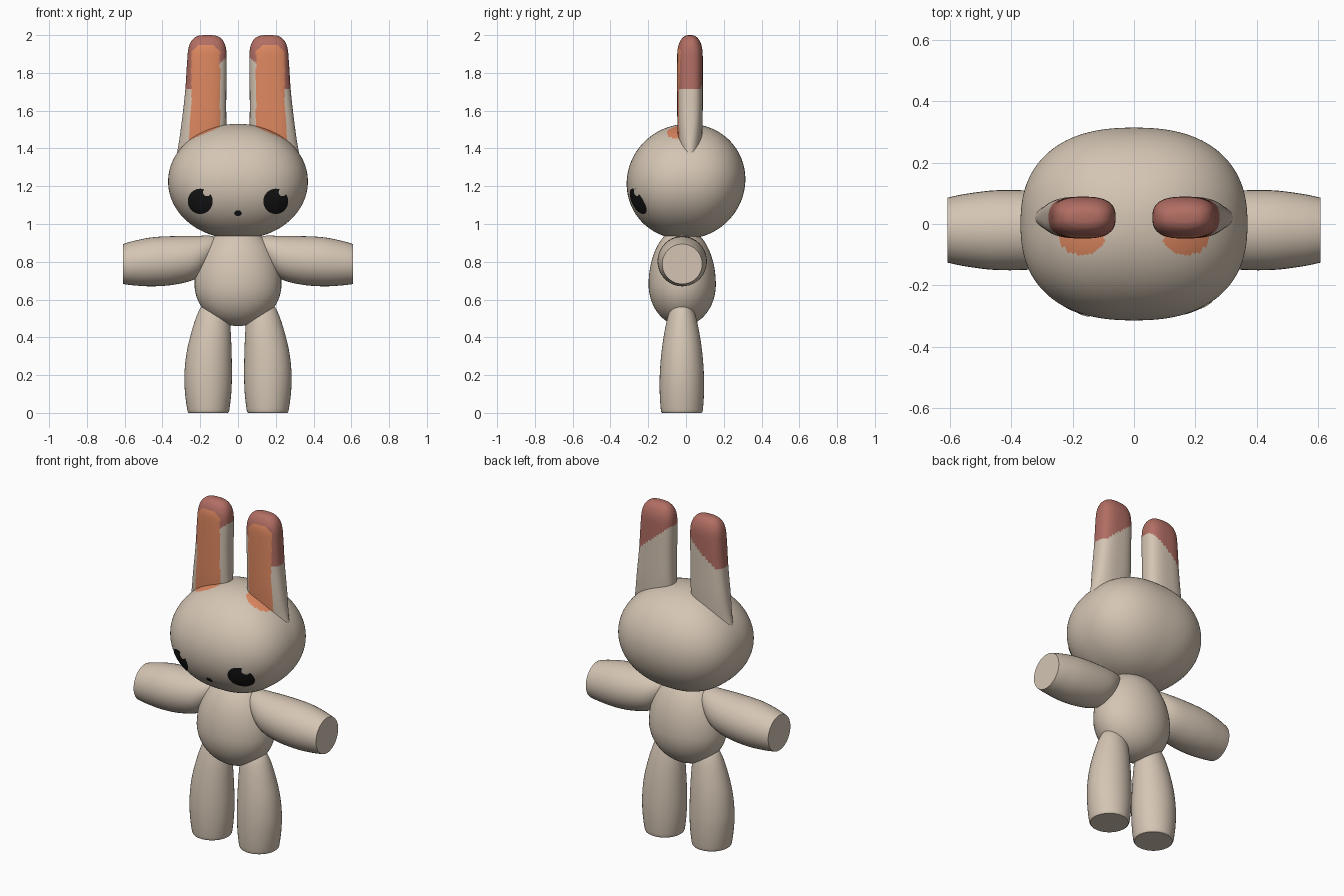
import bpy, bmesh, math

if "Cube" in bpy.data.objects:
    bpy.data.objects.remove(bpy.data.objects["Cube"])


def material(name, rgb):
    m = bpy.data.materials.new(name)
    m.diffuse_color = (*rgb, 1)
    m.use_nodes = True
    m.node_tree.nodes["Principled BSDF"].inputs["Base Color"].default_value = m.diffuse_color
    return m


SKIN = material("warm beige", (0.66, 0.56, 0.455))
ORANGE = material("inner ear orange", (0.74, 0.25, 0.12))
RED = material("ear tip red", (0.44, 0.155, 0.125))
BLACK = material("eye black", (0.008, 0.008, 0.009))


def finish(name, bm, mats, rule=None):
    bmesh.ops.recalc_face_normals(bm, faces=bm.faces)
    if rule:
        for f in bm.faces:
            f.material_index = rule(f.calc_center_median(), f.normal)
    me = bpy.data.meshes.new(name)
    bm.to_mesh(me)
    bm.free()
    for m in mats:
        me.materials.append(m)
    ob = bpy.data.objects.new(name, me)
    bpy.context.collection.objects.link(ob)
    bpy.ops.object.select_all(action='DESELECT')
    ob.select_set(True)
    bpy.context.view_layer.objects.active = ob
    bpy.ops.object.shade_smooth_by_angle(angle=math.radians(40))
    return ob


def smooth(keys, steps):
    """Catmull-Rom refinement of a list of section tuples."""
    out = []
    for i in range(len(keys) - 1):
        p0, p1 = keys[max(i - 1, 0)], keys[i]
        p2, p3 = keys[i + 1], keys[min(i + 2, len(keys) - 1)]
        for k in range(steps):
            t = k / steps
            out.append(tuple(
                0.5 * (2 * b + (c - a) * t + (2 * a - 5 * b + 4 * c - d) * t * t
                       + (3 * b - a - 3 * c + d) * t ** 3)
                for a, b, c, d in zip(p0, p1, p2, p3)))
    return out + [keys[-1]]


def loft(name, sections, segs, mats, along_x=False, side=1, rule=None):
    """Section = (position, centre a, centre b, radius a, radius b, roundness)."""
    bm = bmesh.new()
    rings = []
    for h, ca, cb, ra, rb, n in sections:
        ring = []
        for k in range(segs):
            t = 2 * math.pi * k / segs
            c, s = math.cos(t), math.sin(t)
            a = ca + ra * math.copysign(abs(c) ** (2 / n), c)
            b = cb + rb * math.copysign(abs(s) ** (2 / n), s)
            x, y, z = (h, a, b) if along_x else (a, b, h)
            ring.append(bm.verts.new((x * side, y, z)))
        rings.append(ring)
    for lo, hi in zip(rings, rings[1:]):
        for k in range(segs):
            j = (k + 1) % segs
            bm.faces.new((lo[k], lo[j], hi[j], hi[k]))
    bm.faces.new(rings[0])
    bm.faces.new(rings[-1])
    return finish(name, bm, mats, rule)


def egg(section, low, mid, high, rows):
    """Sections of a rounded solid with separate lower and upper heights."""
    out = []
    for i in range(rows + 1):
        c = -math.cos(math.pi * (0.012 + 0.976 * i / rows))
        out.append(section(mid + c * ((high - mid) if c > 0 else (mid - low))))
    return out


# Head, with orange spilling in front of each ear
def head_section(z):
    c = (z - 1.225) / 0.305
    r = max(1 - c * c, 0.0) ** 0.49
    return (z, 0, 0.012 * c, 0.37 * r, 0.314 * r, 2.4)


def head_rule(c, n):
    spill = ((abs(c.x) - 0.17) / 0.075) ** 2 + ((c.y + 0.045) / 0.055) ** 2 < 1
    return 1 if spill and c.z > 1.3 else 0


loft("head", egg(head_section, 0.92, 1.225, 1.53, 80), 144, [SKIN, ORANGE],
     rule=head_rule)


# Body
def body_section(z):
    c = (z - 0.68) / (0.303 if z > 0.68 else 0.22)
    r = math.sqrt(max(1 - c * c, 0))
    return (z, 0, -0.02, 0.23 * r, 0.178 * r, 2)


loft("body", egg(body_section, 0.46, 0.68, 0.983, 32), 48, [SKIN])


# Ears: dark tips cut diagonally, orange front panel
def ear_rule(c, n):
    x = abs(c.x)
    top = 1.945 - 0.9 * max(abs(x - 0.17) - 0.04, 0)
    if n.y < -0.3 and 0.095 < x < 0.247 + max(1.65 - c.z, 0) * 0.06 and c.z < top:
        return 1
    cut = 1.72 + max(0.25 - x, 0) * 0.85
    return 2 if c.z > cut else 0


ear_keys = [  # position, inner x, outer x, half depth, roundness
    (1.32, 0.06, 0.335, 0.050, 1.8), (1.42, 0.06, 0.315, 0.062, 2.1),
    (1.55, 0.062, 0.297, 0.067, 2.6), (1.70, 0.062, 0.28, 0.068, 2.7),
    (1.85, 0.06, 0.27, 0.068, 2.7), (1.92, 0.062, 0.264, 0.066, 2.6),
    (1.96, 0.073, 0.252, 0.056, 2.5), (1.985, 0.092, 0.232, 0.040, 2.4),
    (1.997, 0.118, 0.207, 0.022, 2.3), (2.0, 0.15, 0.175, 0.006, 2.2)]
ear = smooth([(z, (a + b) / 2, 0.021, (b - a) / 2, d, n)
              for z, a, b, d, n in ear_keys], 10)

# Arms: position, centre height, radius
arm = smooth([(x, -0.02, z, r, r, 2) for x, z, r in [
    (0.09, 0.885, 0.03), (0.14, 0.865, 0.072), (0.22, 0.825, 0.112),
    (0.33, 0.808, 0.128), (0.45, 0.80, 0.13), (0.55, 0.793, 0.118),
    (0.608, 0.788, 0.106)]], 5)

# Legs: position, centre x, radius x, radius y
leg = smooth([(z, x, -0.022, rx, ry, 2) for z, x, rx, ry in [
    (0.0, 0.157, 0.104, 0.104), (0.015, 0.157, 0.111, 0.111),
    (0.10, 0.158, 0.122, 0.117), (0.20, 0.158, 0.126, 0.117),
    (0.32, 0.153, 0.119, 0.108), (0.44, 0.141, 0.102, 0.09),
    (0.53, 0.13, 0.082, 0.068), (0.57, 0.124, 0.06, 0.045),
    (0.582, 0.12, 0.02, 0.015)]], 5)

for side, label in ((-1, "left"), (1, "right")):
    loft(label + "_ear", ear, 96, [SKIN, ORANGE, RED], side=side, rule=ear_rule)
    loft(label + "_arm", arm, 40, [SKIN], along_x=True, side=side)
    loft(label + "_leg", leg, 40, [SKIN], side=side)


# Face details: thin patches laid over the front of the head
def patch(name, cx, cz, rx, rz, mat, lift):
    bm = bmesh.new()

    def point(x, z):
        _, _, cy, hx, hy, n = head_section(z)
        y = cy - hy * (1 - min(abs(x / hx), 1) ** n) ** (1 / n)
        return bm.verts.new((x, y - lift, z))

    mid, prev = point(cx, cz), None
    for i in range(1, 7):
        ring = [point(cx + rx * i / 6 * math.cos(k * math.pi / 16),
                      cz + rz * i / 6 * math.sin(k * math.pi / 16))
                for k in range(32)]
        for k in range(32):
            j = (k + 1) % 32
            bm.faces.new((prev[k], prev[j], ring[j], ring[k]) if prev
                         else (mid, ring[j], ring[k]))
        prev = ring
    ob = finish(name, bm, [mat])
    if sum(p.normal.y for p in ob.data.polygons) > 0:
        ob.data.flip_normals()


for side, label in ((-1, "left"), (1, "right")):
    patch(label + "_eye", 0.2 * side, 1.12, 0.066, 0.067, BLACK, 0.003)
    patch(label + "_eye_glint", 0.2 * side + 0.036, 1.168, 0.021, 0.021, SKIN, 0.005)
patch("nose", 0, 1.057, 0.02, 0.015, BLACK, 0.003)
